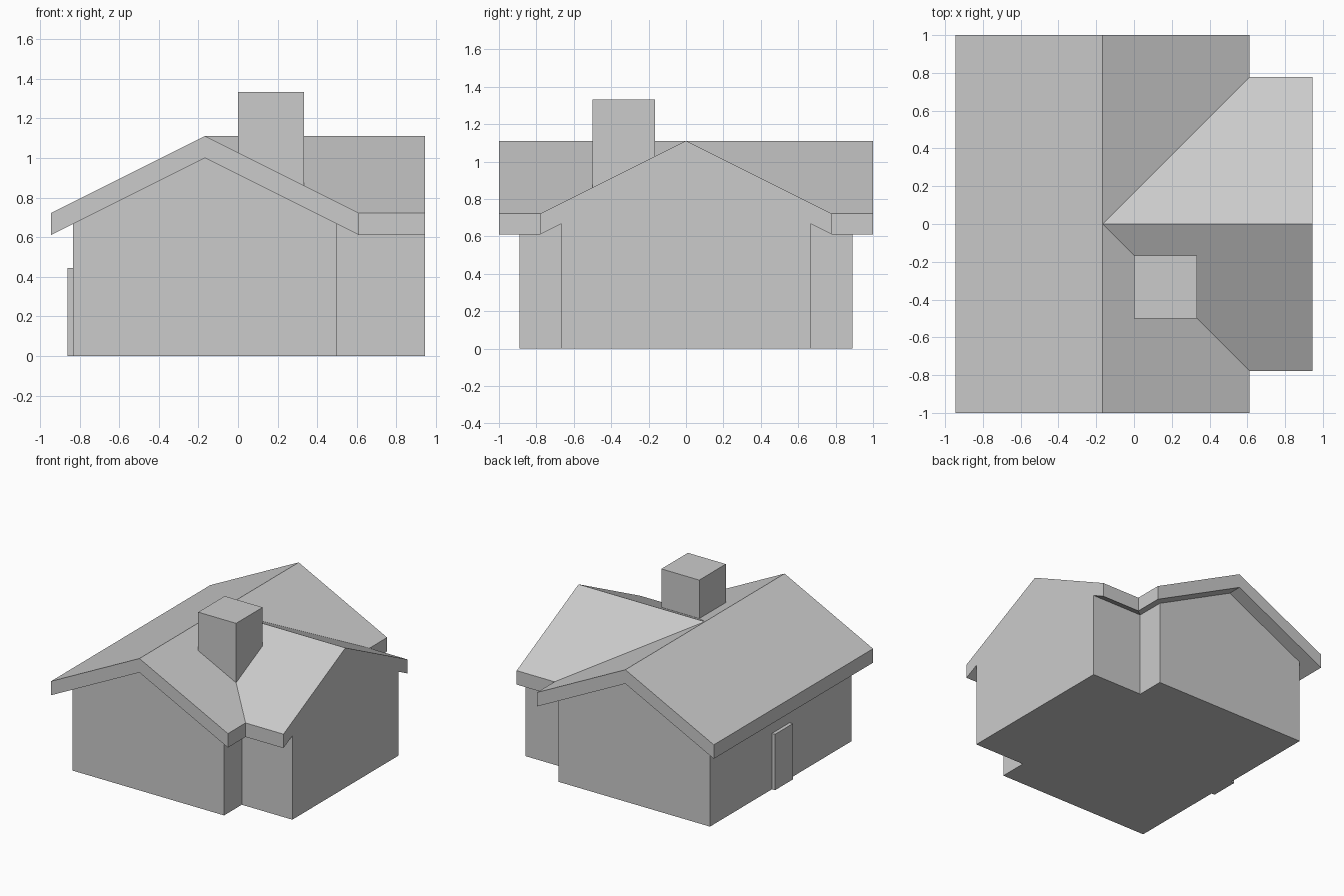
import bpy, bmesh

if "Cube" in bpy.data.objects:
    bpy.data.objects.remove(bpy.data.objects["Cube"])

RIDGE_X, RIDGE_Z, PITCH, SLAB = -1 / 6, 10 / 9, 0.5, 1 / 9


def roof_height(x, y):
    main = RIDGE_Z - PITCH * abs(x - RIDGE_X)
    wing = RIDGE_Z - PITCH * abs(y)
    return max(main, wing) if x > RIDGE_X else main


def house_shell(name, half_main, half_wing, half_len, top_offset, bottom):
    """T-shaped plan, pitched top; bottom(z) gives the underside height."""
    r, e, end = RIDGE_X, RIDGE_X + half_main, 17 / 18
    left = RIDGE_X - half_main
    polys = [[(left, -half_len), (r, -half_len), (r, 0), (r, half_len), (left, half_len)]]
    for s in (-1, 1):
        polys.append([(r, s * half_len), (e, s * half_len), (e, s * half_wing), (r, 0)])
        polys.append([(r, 0), (e, s * half_wing), (end, s * half_wing), (end, 0)])
    bm = bmesh.new()
    for p in polys:
        bm.faces.new([bm.verts.new((x, y, roof_height(x, y) - top_offset)) for x, y in p])
    bmesh.ops.remove_doubles(bm, verts=bm.verts[:], dist=1e-4)
    bmesh.ops.recalc_face_normals(bm, faces=bm.faces[:])
    ext = bmesh.ops.extrude_face_region(bm, geom=bm.faces[:], use_keep_orig=True)
    for v in ext["geom"]:
        if isinstance(v, bmesh.types.BMVert):
            v.co.z = bottom(v.co.z)
    bmesh.ops.recalc_face_normals(bm, faces=bm.faces[:])
    mesh = bpy.data.meshes.new(name)
    bm.to_mesh(mesh)
    bm.free()
    obj = bpy.data.objects.new(name, mesh)
    bpy.context.collection.objects.link(obj)


def box(name, lo, hi):
    bpy.ops.mesh.primitive_cube_add(size=1, location=[(a + b) / 2 for a, b in zip(lo, hi)])
    obj = bpy.context.object
    obj.name = name
    obj.scale = [b - a for a, b in zip(lo, hi)]


# Walls reach the underside of the roof
house_shell("walls", 2 / 3, 2 / 3, 8 / 9, SLAB, lambda z: 0)
# Overhanging roof slab with mitred valleys
house_shell("roof", 7 / 9, 7 / 9, 1, 0, lambda z: z - SLAB)
# Chimney on the front valley
box("chimney", (0, -0.5, 0.83), (1 / 3, -1 / 6, 4 / 3))
# Door on the left wall
box("door", (-0.861, -0.111, 0), (-0.82, 0.111, 0.444))
